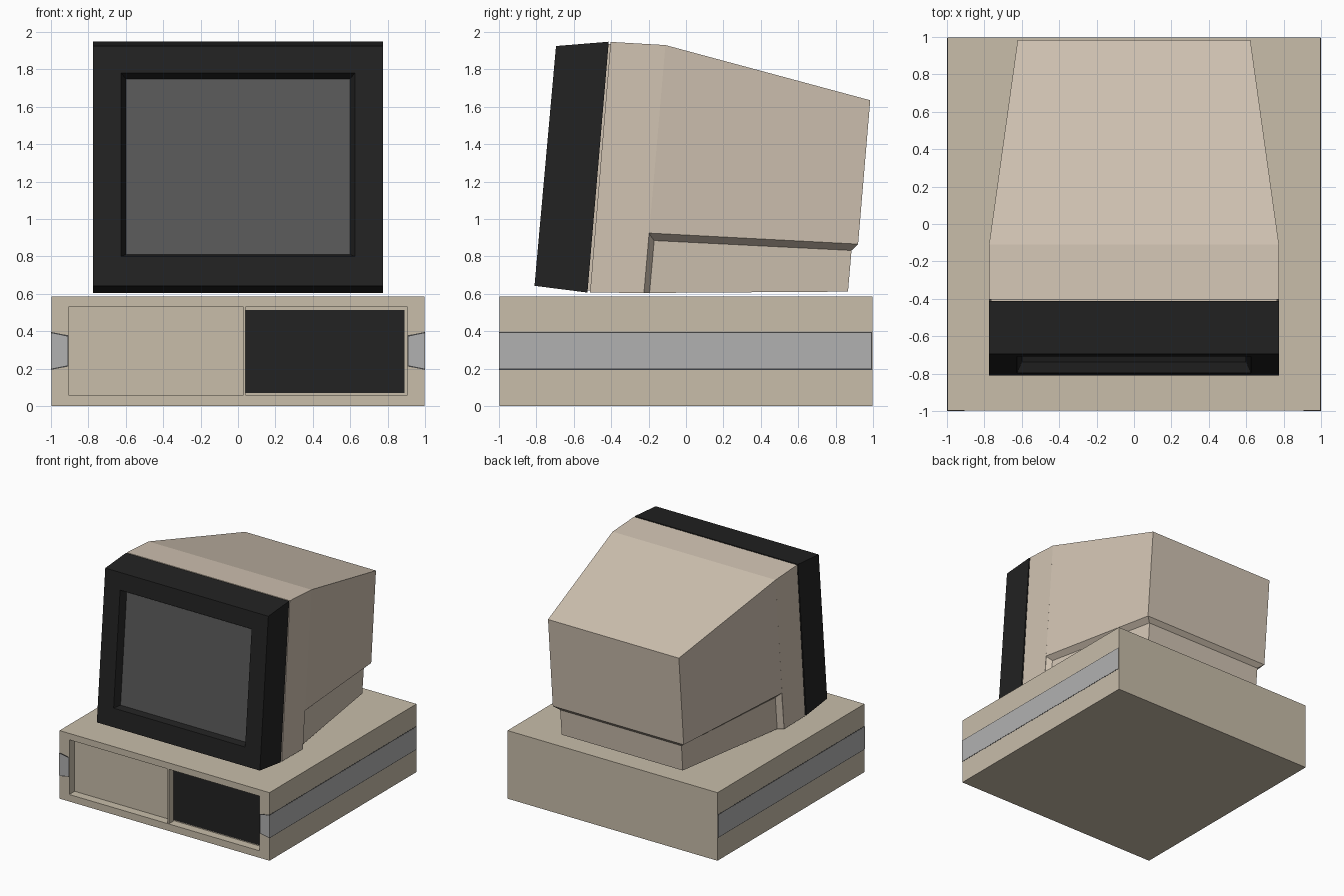
import bpy

if "Cube" in bpy.data.objects:
    bpy.data.objects.remove(bpy.data.objects["Cube"])


def material(name, r, g, b):
    m = bpy.data.materials.new(name)
    m.diffuse_color = (r, g, b, 1)
    m.use_nodes = True
    m.node_tree.nodes["Principled BSDF"].inputs["Base Color"].default_value = m.diffuse_color
    return m


BEIGE = material("case_beige", 0.58, 0.51, 0.40)
WARM = material("monitor_beige", 0.64, 0.55, 0.45)
BLACK = material("black_plastic", 0.016, 0.016, 0.016)
GLASS = material("screen_grey", 0.10, 0.10, 0.10)
TRIM = material("trim_grey", 0.44, 0.44, 0.44)
DARK = material("gap_dark", 0.06, 0.06, 0.06)


def loft(name, rings, mat):
    """Join equal-length rings of points with quads and cap both ends."""
    n = len(rings[0])
    verts = [p for ring in rings for p in ring]
    faces = [tuple(range(n)), tuple(range(len(verts) - n, len(verts)))]
    for k in range(len(rings) - 1):
        for i in range(n):
            j = (i + 1) % n
            faces.append((k * n + i, k * n + j, (k + 1) * n + j, (k + 1) * n + i))
    mesh = bpy.data.meshes.new(name)
    mesh.from_pydata(verts, [], faces)
    mesh.materials.append(mat)
    obj = bpy.data.objects.new(name, mesh)
    bpy.context.collection.objects.link(obj)
    bpy.context.view_layer.objects.active = obj
    bpy.ops.object.select_all(action='DESELECT')
    obj.select_set(True)
    bpy.ops.object.mode_set(mode='EDIT')
    bpy.ops.mesh.select_all(action='SELECT')
    bpy.ops.mesh.normals_make_consistent(inside=False)
    bpy.ops.object.mode_set(mode='OBJECT')
    return obj


def rect(x0, x1, z0, z1, y):
    return [(x0, y, z0), (x1, y, z0), (x1, y, z1), (x0, y, z1)]


def span(a, b):
    """Symmetric quad between two (half width, y, z) edges."""
    return [(-a[0], a[1], a[2]), (a[0], a[1], a[2]),
            (b[0], b[1], b[2]), (-b[0], b[1], b[2])]


# Base case with a shallow front recess
loft("base_case", [
    rect(-.998, .998, 0, .585, .998),
    rect(-.998, .998, 0, .585, -.998),
    rect(-.905, .905, .06, .53, -.998),
    rect(-.905, .905, .06, .53, -.925)], BEIGE)

# Drive panel and the thin divider beside it
loft("drive_panel", [rect(.04, .89, .07, .515, -.92),
                     rect(.04, .89, .07, .515, -.932)], BLACK)
loft("front_divider", [rect(.03, .04, .06, .53, -.92),
                       rect(.03, .04, .06, .53, -.997)], BEIGE)

# Side trim strips wrapping onto the front, each with a dark gap line
for side, s in (("right", 1), ("left", -1)):
    for part, x, e, y0, y1, mat in (("trim", 1, 0, -1, .988, TRIM),
                                    ("trim_gap", .999, .006, -.999, .995, DARK)):
        loft(f"{side}_{part}", [
            [(s * x, y, .2 - e), (s * x, y, .39 + e),
             (s * (.912 - e), y, .372 + e), (s * (.912 - e), y, .218 - e)]
            for y in (y0, y1)], mat)

# Monitor bezel with a sloped screen opening
loft("bezel", [
    span((.775, -.527, .607), (.775, -.413, 1.948)),
    span((.775, -.81, .643), (.775, -.695, 1.925)),
    span((.625, -.796, .80), (.625, -.708, 1.78)),
    span((.60, -.736, .81), (.60, -.652, 1.75))], BLACK)
loft("screen", [
    span((.599, -.73, .811), (.599, -.646, 1.749)),
    span((.599, -.739, .811), (.599, -.655, 1.749))], GLASS)

# Narrow seam behind the bezel
loft("bezel_seam", [
    span((.765, -.53, .617), (.765, -.416, 1.936)),
    span((.765, -.505, .617), (.765, -.40, 1.936))], WARM)

# Front section of the monitor housing
loft("housing_front", [
    span((.775, -.513, .607), (.775, -.403, 1.947)),
    span((.775, -.225, .605), (.775, -.11, 1.93))], WARM)

# Tapering rear housing, with an undercut chamfer and a narrower foot
loft("housing_rear", [
    span((.73, -.195, .605), (.575, .866, .612)),
    span((.73, -.17, .885), (.577, .885, .832)),
    span((.775, -.2, .925), (.622, .92, .866)),
    span((.775, -.11, 1.93), (.622, .985, 1.635))], WARM)

# Chamfered back edge of the front section beside the foot
loft("housing_step", [
    span((.775, -.225, .605), (.73, -.195, .605)),
    span((.775, -.2, .925), (.73, -.17, .885))], WARM)
